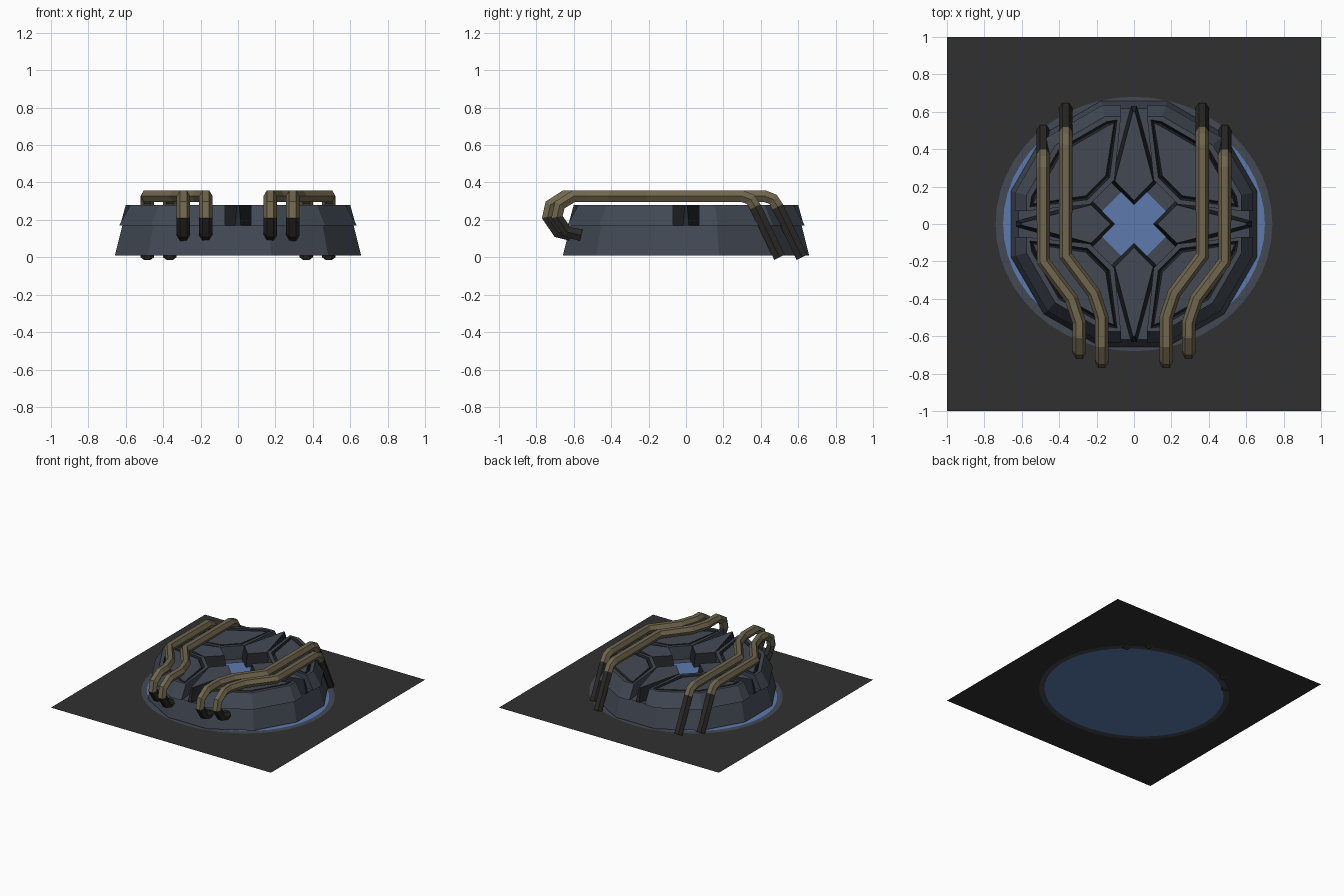
import bpy, bmesh, math
from mathutils import Vector, Matrix

if "Cube" in bpy.data.objects:
    bpy.data.objects.remove(bpy.data.objects["Cube"])


def mat(name, r, g, b):
    lin = [((c / 255 + 0.055) / 1.055) ** 2.4 for c in (r, g, b)]
    m = bpy.data.materials.new(name)
    m.diffuse_color = (*lin, 1)
    m.use_nodes = True
    m.node_tree.nodes["Principled BSDF"].inputs["Base Color"].default_value = m.diffuse_color
    return m


SLATE = mat("slate_metal", 66, 73, 84)
GROOVE = mat("dark_groove", 36, 39, 45)
GROUND = mat("charcoal_ground", 48, 48, 48)
BLUE = mat("blue_glow", 92, 122, 174)
BRASS = mat("dull_brass", 112, 102, 78)
BLACK = mat("black_pipe_end", 43, 42, 39)


def finish(name, bm, mats, recalc=True):
    if recalc:
        bmesh.ops.recalc_face_normals(bm, faces=bm.faces[:])
    me = bpy.data.meshes.new(name)
    bm.to_mesh(me)
    bm.free()
    for m in mats:
        me.materials.append(m)
    ob = bpy.data.objects.new(name, me)
    bpy.context.collection.objects.link(ob)
    return ob


def prism(low, high, z0, z1, turn=0):
    """Closed block between two outlines with equal point counts."""
    bm = bmesh.new()
    rot = Matrix.Rotation(turn, 3, 'Z')
    a = [bm.verts.new(rot @ Vector((x, y, z0))) for x, y in low]
    b = [bm.verts.new(rot @ Vector((x, y, z1))) for x, y in high]
    n = len(a)
    for i in range(n):
        j = (i + 1) % n
        bm.faces.new((a[i], a[j], b[j], b[i]))
    bm.faces.new(a[::-1])
    top = bm.faces.new(b)
    bmesh.ops.recalc_face_normals(bm, faces=bm.faces[:])
    return bm, top


def ngon(n, apothem):
    r = apothem / math.cos(math.pi / n)
    return [(r * math.cos((i + .5) * math.tau / n), r * math.sin((i + .5) * math.tau / n))
            for i in range(n)]


# Ground sheet: square with a slate ring and a blue disc let into it
bm = bmesh.new()
N = 48
loops = []
for kind in ("square", (.74, .68), (.70, .635)):
    ring = []
    for i in range(N):
        c, s = math.cos(i * math.tau / N), math.sin(i * math.tau / N)
        if kind == "square":
            k = 1 / max(abs(c), abs(s))
            p = (c * k, s * k, 0)
        else:
            p = (c * kind[0], s * kind[1], 0)
        ring.append(bm.verts.new(p))
    loops.append(ring)
for k in range(2):
    for i in range(N):
        j = (i + 1) % N
        f = bm.faces.new((loops[k][i], loops[k][j], loops[k + 1][j], loops[k + 1][i]))
        f.material_index = k
        f.normal_update()
        if f.normal.z < 0:
            f.normal_flip()
bm.faces.new(loops[2]).material_index = 2
finish("ground_sheet", bm, [GROUND, SLATE, BLUE], recalc=False)

# Lower skirt
bm, _ = prism(ngon(12, .658), ngon(12, .618), .01, .17)
finish("base_skirt", bm, [SLATE])

# Blue core plate in the centre pit
bm, _ = prism(ngon(8, .17), ngon(8, .17), .169, .177)
finish("core_plate", bm, [BLUE])


# Four quadrant plates with a sunk groove around an inner panel
def quadrant(a):
    return [(.235, .105), (a, .07), (a, .268 * a), (.732 * a, .732 * a),
            (.268 * a, a), (.07, a), (.105, .235)]


for q in range(4):
    bm, top = prism(quadrant(.635), quadrant(.575), .17, .28, q * math.pi / 2)
    bmesh.ops.inset_region(bm, faces=[top], thickness=.028)
    for thick, depth in ((.012, -.03), (.012, .025)):
        res = bmesh.ops.inset_region(bm, faces=[top], thickness=thick, depth=depth)
        for f in res["faces"]:
            f.material_index = 1
    finish(f"quadrant_plate_{q + 1}", bm, [SLATE, GROOVE], recalc=False)

# Four spear-shaped plates in the gaps
for q in range(4):
    bm, top = prism([(0, .10), (.125, .225), (.015, .63), (-.015, .63), (-.125, .225)],
                    [(0, .125), (.102, .23), (.006, .60), (-.006, .60), (-.102, .23)],
                    .17, .28, q * math.pi / 2)
    for f in bm.faces:
        if abs(f.normal.z) < .9:
            f.material_index = 1
    finish(f"spear_plate_{q + 1}", bm, [SLATE, GROOVE])


# Pipes: six-sided sweeps, black near the ends
def pipe(name, path, r=.036, sides=6):
    bm = bmesh.new()
    pts = [Vector(p) for p in path]
    rings = []
    for i, p in enumerate(pts):
        t0 = (p - pts[max(i - 1, 0)]).normalized()
        t1 = (pts[min(i + 1, len(pts) - 1)] - p).normalized()
        t = (t0 + t1).normalized()
        side = (Vector((1, 0, 0)) - t * t.x).normalized()
        up = side.cross(t)
        rings.append([bm.verts.new(p + r * (side * math.cos(k * math.tau / sides)
                                            + up * math.sin(k * math.tau / sides)))
                      for k in range(sides)])
    for a, b in zip(rings, rings[1:]):
        for k in range(sides):
            j = (k + 1) % sides
            bm.faces.new((a[k], a[j], b[j], b[k]))
    bm.faces.new(rings[0])
    bm.faces.new(rings[-1])
    for f in bm.faces:
        if f.calc_center_median().z < .22:
            f.material_index = 1
    finish(name, bm, [BRASS, BLACK])


def pipe_path(s, x0, x1, x2, back, bend, front):
    return [(s * x0, back, .0), (s * x0, back - .13, .27), (s * x0, back - .155, .31),
            (s * x0, back - .20, .327),
            (s * x0, bend, .327), (s * x1, bend - .20, .327), (s * x2, bend - .33, .327),
            (s * x2, front + .09, .327), (s * x2, front + .015, .28),
            (s * x2, front, .215), (s * x2, front + .055, .135), (s * x2, front + .13, .118)]


for s, label in ((-1, "left"), (1, "right")):
    pipe(f"outer_pipe_{label}", pipe_path(s, .485, .335, .292, .50, -.20, -.69))
    pipe(f"inner_pipe_{label}", pipe_path(s, .365, .215, .172, .62, -.17, -.74))
